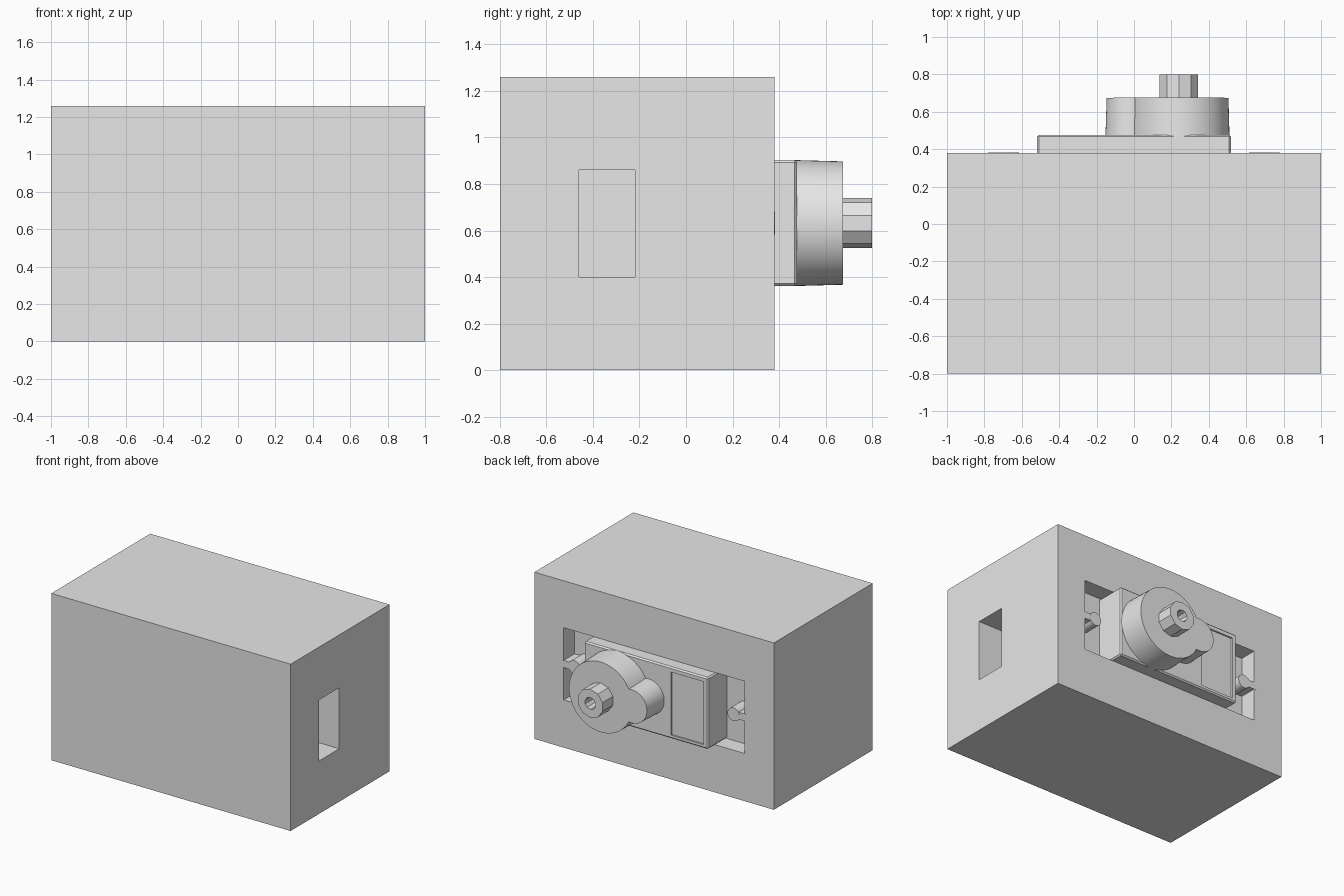
import bpy, bmesh, math
from mathutils import Matrix, Vector

if "Cube" in bpy.data.objects:
    bpy.data.objects.remove(bpy.data.objects["Cube"], do_unlink=True)

grey = bpy.data.materials.new("light_grey")
grey.use_nodes = True
grey.diffuse_color = (0.8, 0.8, 0.8, 1)
grey.node_tree.nodes["Principled BSDF"].inputs["Base Color"].default_value = (0.8, 0.8, 0.8, 1)


def make(name, bm):
    mesh = bpy.data.meshes.new(name)
    bm.to_mesh(mesh)
    bm.free()
    mesh.materials.append(grey)
    obj = bpy.data.objects.new(name, mesh)
    bpy.context.collection.objects.link(obj)
    return obj


def box(name, x, y, z, chamfer=0):
    """Box from (min, max) ranges, optionally with chamfered edges."""
    bm = bmesh.new()
    bmesh.ops.create_cube(bm, size=1)
    for v in bm.verts:
        v.co = Vector([(a + b) / 2 + c * (b - a) for c, (a, b) in zip(v.co, (x, y, z))])
    if chamfer:
        bmesh.ops.bevel(bm, geom=bm.edges[:], offset=chamfer, segments=1, affect='EDGES')
    return make(name, bm)


def drum(name, x, z, y, r1, r2, sides=64):
    """Cylinder or cone along y, r1 at the start and r2 at the end."""
    bm = bmesh.new()
    turn = Matrix.Translation((x, sum(y) / 2, z)) @ Matrix.Rotation(-math.pi / 2, 4, 'X')
    bmesh.ops.create_cone(bm, cap_ends=True, segments=sides, radius1=r1, radius2=r2,
                          depth=y[1] - y[0], matrix=turn)
    return make(name, bm)


def activate(obj):
    bpy.ops.object.select_all(action='DESELECT')
    obj.select_set(True)
    bpy.context.view_layer.objects.active = obj


def combine(obj, other, operation):
    """Apply a boolean and remove the helper."""
    mod = obj.modifiers.new("boolean", 'BOOLEAN')
    mod.operation, mod.solver, mod.object = operation, 'EXACT', other
    activate(obj)
    bpy.ops.object.modifier_apply(modifier=mod.name)
    bpy.data.objects.remove(other, do_unlink=True)


def smooth(obj):
    activate(obj)
    bpy.ops.object.shade_smooth_by_angle(angle=math.radians(30))


BACK, MID = 0.38, 0.632     # back face of the case, height of the motor axis
LID, TOP = 0.477, 0.675     # outer faces of the motor lid and gear housing

# Case with the flange pocket in the back and the cable slot in the side
case = box("case", (-1, 1), (-0.8, BACK), (0, 1.26))
combine(case, box("pocket_cutter", (-0.756, 0.756), (0.25, 0.6), (0.36, 0.905)), 'DIFFERENCE')
combine(case, box("slot_cutter", (0.5, 1.2), (-0.46, -0.22), (0.4, 0.86)), 'DIFFERENCE')

# Keyhole shaped pegs at both ends of the pocket
for side, name in ((1, "left_peg"), (-1, "right_peg")):
    peg = drum(name, side * 0.665, MID, (0.24, BACK + 0.003), 0.05, 0.05, 32)
    neck = box("neck", sorted((side * 0.67, side * 0.78)), (0.24, BACK + 0.001),
               (MID - 0.027, MID + 0.027))
    combine(peg, neck, 'UNION')
    smooth(peg)

# Motor body with a shallow label recess
body = box("motor_body", (-0.518, 0.518), (-0.55, LID), (0.362, 0.903), 0.01)
combine(body, box("label_cutter", (-0.48, -0.21), (LID - 0.012, 0.6), (0.39, 0.865)), 'DIFFERENCE')

# Gear housing: large drum joined to a small one
housing = drum("gear_housing", 0.24, MID, (LID - 0.02, TOP), 0.271, 0.265)
combine(housing, drum("small_drum", -0.02, MID, (LID - 0.02, TOP), 0.133, 0.126, 48), 'UNION')
smooth(housing)

# Output shaft with a screw hole
shaft = drum("output_shaft", 0.24, MID, (TOP - 0.02, 0.8), 0.108, 0.108, 10)
combine(shaft, drum("screw_cutter", 0.24, MID, (TOP, 0.9), 0.045, 0.045, 10), 'DIFFERENCE')
